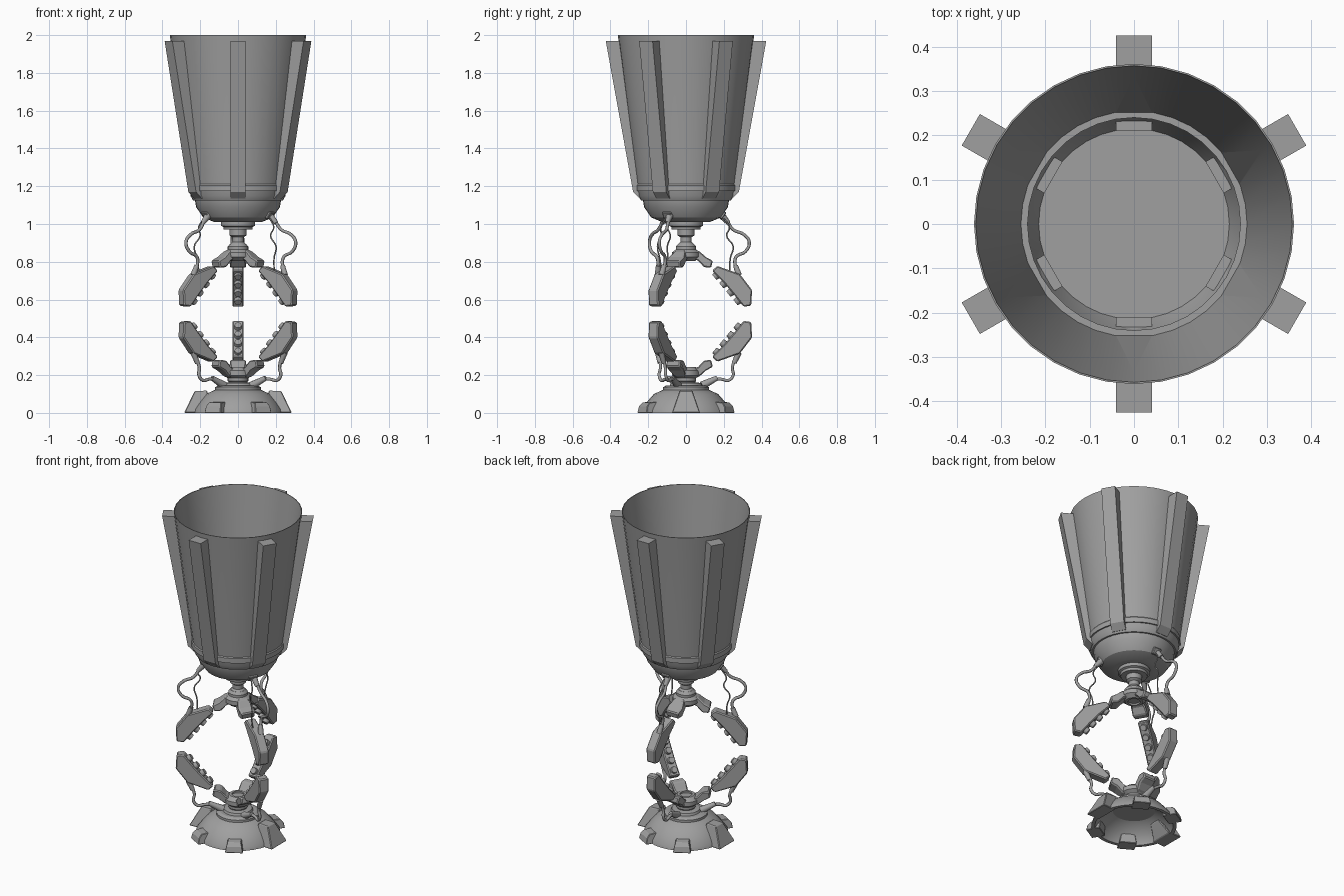
import bpy, bmesh, math
from mathutils import Vector, Matrix

if "Cube" in bpy.data.objects:
    bpy.data.objects.remove(bpy.data.objects["Cube"])

MID = 0.5245                      # mirror height between the two claws
CLAW_ANGLES = [90, 210, 330]

grey = bpy.data.materials.new("grey metal")
grey.diffuse_color = (0.35, 0.35, 0.35, 1)
grey.use_nodes = True
grey.node_tree.nodes["Principled BSDF"].inputs["Base Color"].default_value = grey.diffuse_color


def finish(name, bm, smooth=None, bevel=0):
    bmesh.ops.recalc_face_normals(bm, faces=bm.faces)
    me = bpy.data.meshes.new(name)
    bm.to_mesh(me)
    bm.free()
    me.materials.append(grey)
    ob = bpy.data.objects.new(name, me)
    bpy.context.collection.objects.link(ob)
    if bevel:
        mod = ob.modifiers.new("bevel", 'BEVEL')
        mod.width, mod.segments, mod.limit_method = bevel, 1, 'ANGLE'
    if smooth:
        bpy.ops.object.select_all(action='DESELECT')
        ob.select_set(True)
        bpy.context.view_layer.objects.active = ob
        bpy.ops.object.shade_smooth_by_angle(angle=math.radians(smooth))
    return ob


def place(r, t, z, angle, flip=False):
    """Radial, tangential, height -> world; flip mirrors to the lower claw."""
    a = math.radians(angle)
    return Vector((r * math.cos(a) - t * math.sin(a),
                   r * math.sin(a) + t * math.cos(a),
                   2 * MID - z if flip else z))


def lathe(name, profile, seg=32, closed=False, flip=False):
    bm = bmesh.new()
    rings = []
    for r, z in profile:
        n = 1 if r == 0 else seg
        rings.append([bm.verts.new(place(r, 0, z, 360 * i / seg, flip)) for i in range(n)])
    pairs = list(zip(rings, rings[1:])) + ([(rings[-1], rings[0])] if closed else [])
    for a, b in pairs:
        for i in range(seg):
            j = (i + 1) % seg
            if len(a) == 1 and len(b) == 1:
                continue
            if len(a) == 1:
                bm.faces.new((a[0], b[i], b[j]))
            elif len(b) == 1:
                bm.faces.new((a[i], a[j], b[0]))
            else:
                bm.faces.new((a[i], a[j], b[j], b[i]))
    return finish(name, bm, smooth=25)


def plate(name, profile, widths, angle, flip=False, bevel=0):
    """Radial profile extruded sideways, with a half width for each point."""
    if not isinstance(widths, list):
        widths = [widths] * len(profile)
    bm = bmesh.new()
    sides = [[bm.verts.new(place(r, s * w, z, angle, flip))
              for (r, z), w in zip(profile, widths)] for s in (-1, 1)]
    bm.faces.new(sides[0])
    bm.faces.new(sides[1])
    n = len(profile)
    for i in range(n):
        j = (i + 1) % n
        bm.faces.new((sides[0][i], sides[0][j], sides[1][j], sides[1][i]))
    return finish(name, bm, bevel=bevel)


def rod(name, p, q, r1, r2, seg=12):
    bm = bmesh.new()
    d = q - p
    m = Matrix.Translation((p + q) / 2) @ d.to_track_quat('Z', 'Y').to_matrix().to_4x4()
    bmesh.ops.create_cone(bm, cap_ends=True, segments=seg, radius1=r1, radius2=r2,
                          depth=d.length, matrix=m)
    return finish(name, bm, smooth=35)


def wire(name, pts, radius, angle):
    cu = bpy.data.curves.new(name, 'CURVE')
    cu.dimensions = '3D'
    cu.bevel_depth, cu.bevel_resolution, cu.resolution_u = radius, 1, 5
    cu.use_fill_caps = True
    sp = cu.splines.new('BEZIER')
    sp.bezier_points.add(len(pts) - 1)
    for bp, p in zip(sp.bezier_points, pts):
        bp.co = place(*p, angle)
        bp.handle_left_type = bp.handle_right_type = 'AUTO'
    cu.materials.append(grey)
    ob = bpy.data.objects.new(name, cu)
    bpy.context.collection.objects.link(ob)
    bpy.ops.object.select_all(action='DESELECT')
    ob.select_set(True)
    bpy.context.view_layer.objects.active = ob
    bpy.ops.object.convert(target='MESH')


# Cup: thin open wall, stepped bowl below and flat floor inside
lathe("cup", [(0, 1.10), (0.215, 1.10), (0.238, 1.16), (0.25, 1.21), (0.255, 1.215),
              (0.357, 2.0), (0.361, 2.0), (0.258, 1.21), (0.252, 1.15), (0.238, 1.125),
              (0.228, 1.125), (0.222, 1.09), (0.185, 1.035), (0.125, 1.01), (0.09, 1.01),
              (0.09, 0.99), (0.078, 0.985), (0.075, 0.97), (0, 0.97)], seg=36)
lathe("cup_band", [(0.24, 1.175), (0.263, 1.175), (0.263, 1.205), (0.255, 1.215),
                   (0.24, 1.215)], seg=36, closed=True)
for k in range(6):
    plate("cup_rib", [(0.21, 1.14), (0.245, 1.135), (0.28, 1.17), (0.425, 1.97),
                      (0.354, 1.97), (0.246, 1.175), (0.232, 1.15), (0.21, 1.15)],
          0.041, 30 + 60 * k)

# Neck between bowl and upper claw
lathe("upper_neck", [(0, 0.975), (0.045, 0.975), (0.045, 0.94), (0.03, 0.93),
                     (0.03, 0.905), (0.04, 0.895), (0.04, 0.86), (0, 0.86)], seg=20)

# Base: hollow dome with a stepped top and a short stem
lathe("base_dome", [(0.24, 0), (0.235, 0.02), (0.205, 0.06), (0.17, 0.10), (0.13, 0.118),
                    (0.122, 0.122), (0.122, 0.136), (0.105, 0.145), (0.085, 0.145),
                    (0.08, 0.158), (0.05, 0.162), (0.045, 0.18), (0.03, 0.185), (0.03, 0.21),
                    (0, 0.21), (0, 0.10), (0.12, 0.10), (0.15, 0.085), (0.19, 0.05),
                    (0.215, 0.015), (0.22, 0)], closed=True)
for a in (0, 180):
    plate("wedge_foot", [(0.15, 0.08), (0.165, 0.118), (0.23, 0.115), (0.285, 0), (0.2, 0)],
          [0.035, 0.035, 0.035, 0.075, 0.07], a, bevel=0.004)
for a in (60, 120, 240, 300):
    plate("small_foot", [(0.19, 0), (0.185, 0.06), (0.245, 0.055), (0.262, 0.035), (0.27, 0)],
          [0.05, 0.038, 0.038, 0.046, 0.05], a, bevel=0.003)

# Two mirrored claws: hub, three arms and three fingers each
for flip, side in ((False, "upper"), (True, "lower")):
    lathe(side + "_hub", [(0, 0.895), (0.042, 0.895), (0.055, 0.88), (0.055, 0.865),
                          (0.075, 0.85), (0.075, 0.825), (0.05, 0.805), (0.035, 0.805),
                          (0.035, 0.815), (0, 0.815)], seg=18, flip=flip)
    for a in CLAW_ANGLES:
        plate(side + "_arm", [(0.03, 0.82), (0.03, 0.865), (0.07, 0.857), (0.105, 0.825),
                              (0.142, 0.805), (0.133, 0.768), (0.095, 0.772), (0.065, 0.805)],
              [0.03, 0.025, 0.03, 0.042, 0.042, 0.042, 0.045, 0.04], a, flip, 0.006)
        plate(side + "_finger", [(0.138, 0.752), (0.165, 0.778), (0.285, 0.735),
                                 (0.35, 0.65), (0.345, 0.568), (0.305, 0.562),
                                 (0.255, 0.625), (0.20, 0.69)],
              0.03, a, flip, 0.006)
        # Round pads along the inner edge of the finger
        for i in range(4):
            f = i / 3
            r, z = 0.168 + 0.112 * f, 0.732 - 0.134 * f
            rod(side + "_finger_pad", place(r + 0.015, 0, z + 0.012, a, flip),
                place(r - 0.018, 0, z - 0.014, a, flip), 0.025, 0.018)

# Cables and their plugs
for a in CLAW_ANGLES:
    plate("cup_plug_block", [(0.165, 1.04), (0.185, 1.075), (0.215, 1.06), (0.19, 1.025)],
          0.025, a, bevel=0.004)
    rod("cup_plug", place(0.185, 0.01, 1.05, a), place(0.225, 0.015, 1.005, a), 0.02, 0.012)
    wire("thick_cable", [(0.215, 0.015, 1.02), (0.25, 0.025, 0.97), (0.305, 0.03, 0.945),
                         (0.335, 0.03, 0.905), (0.315, 0.03, 0.855), (0.265, 0.025, 0.825),
                         (0.26, 0.02, 0.785), (0.28, 0.012, 0.735)], 0.009, a)
    wire("thin_cable", [(0.20, -0.01, 1.03), (0.23, -0.02, 0.98), (0.215, -0.028, 0.94),
                        (0.25, -0.03, 0.88), (0.235, -0.025, 0.82),
                        (0.23, -0.015, 0.745)], 0.004, a)
    rod("base_plug", place(0.085, 0, 0.145, a), place(0.165, 0.01, 0.185, a), 0.022, 0.013)
    wire("lower_cable", [(0.15, 0.01, 0.178), (0.19, 0.018, 0.178), (0.225, 0.02, 0.172),
                         (0.25, 0.02, 0.2), (0.245, 0.015, 0.24),
                         (0.28, 0.01, 0.32)], 0.009, a)
    rod("cable_socket", place(0.255, 0.012, 0.265, a), place(0.28, 0.01, 0.32, a), 0.013, 0.016)
    rod("cable_socket", place(0.262, 0.018, 0.78, a), place(0.28, 0.012, 0.73, a), 0.013, 0.016)
